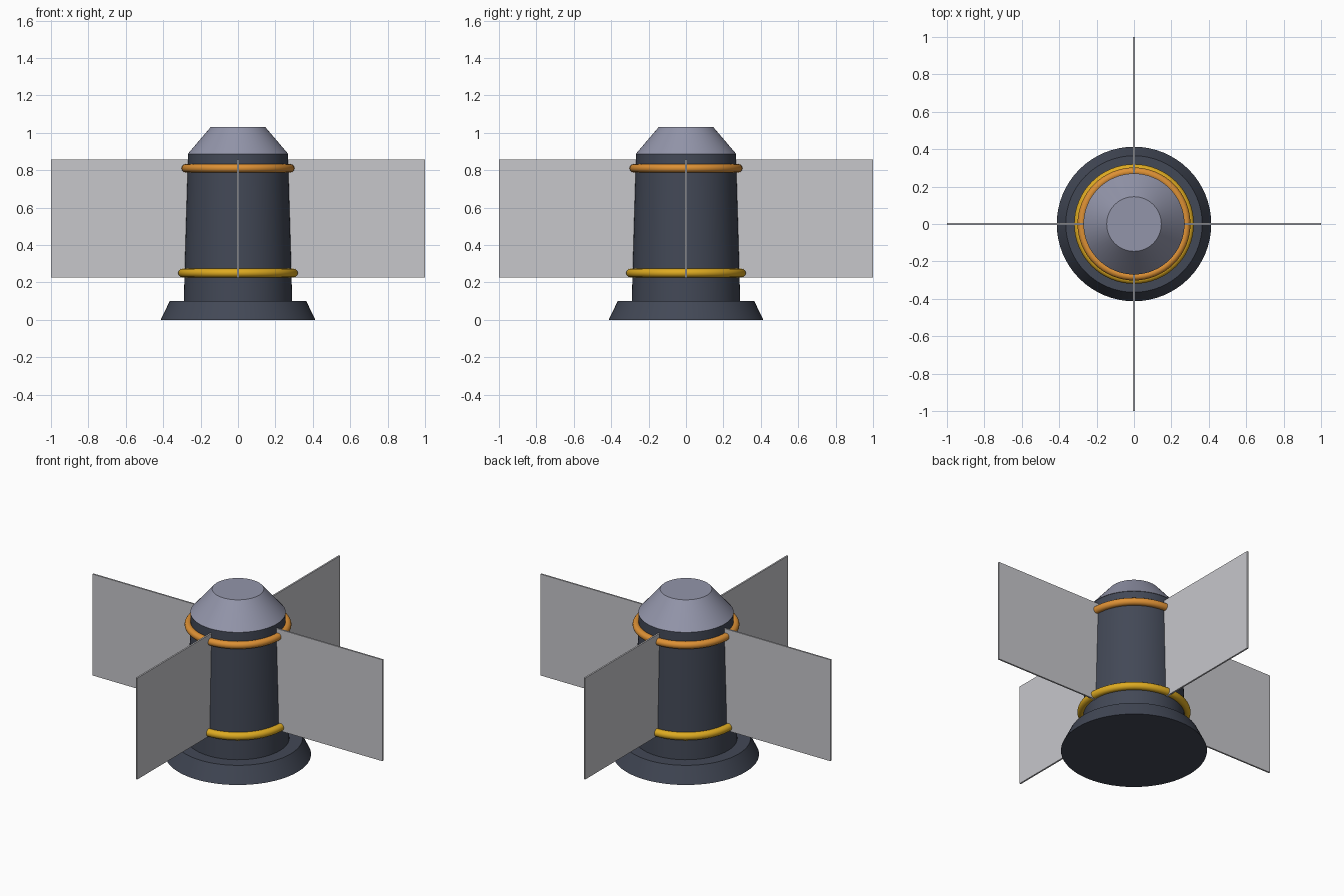
import bpy
import math

cube = bpy.data.objects.get("Cube")
if cube:
    bpy.data.objects.remove(cube)


def material(name, rgb):
    m = bpy.data.materials.new(name)
    m.use_nodes = True
    colour = (*rgb, 1)
    m.diffuse_color = colour
    m.node_tree.nodes["Principled BSDF"].inputs["Base Color"].default_value = colour
    return m


slate = material("dark slate", (0.055, 0.065, 0.093))
lilac = material("lilac grey", (0.29, 0.30, 0.40))
orange = material("orange", (0.72, 0.28, 0.035))
gold = material("gold", (0.72, 0.40, 0.015))
silver = material("silver panel", (0.57, 0.57, 0.60))


def finish(name, mat, smooth=True):
    ob = bpy.context.object
    ob.name = name
    ob.data.materials.append(mat)
    if smooth:
        bpy.ops.object.shade_smooth_by_angle(angle=math.radians(30))
    return ob


def tapered(name, r1, r2, z1, z2, mat):
    bpy.ops.mesh.primitive_cone_add(vertices=64, radius1=r1, radius2=r2,
                                    depth=z2 - z1, location=(0, 0, (z1 + z2) / 2))
    return finish(name, mat)


def ring(name, radius, tube, z, mat):
    bpy.ops.mesh.primitive_torus_add(major_radius=radius, minor_radius=tube,
                                     major_segments=64, minor_segments=16,
                                     location=(0, 0, z))
    return finish(name, mat)


# Central tower
tapered("base", 0.413, 0.365, 0, 0.1, slate)
tapered("body", 0.29, 0.267, 0.1, 0.885, slate)
tapered("cap", 0.27, 0.146, 0.885, 1.03, lilac)

# Collar rings
ring("lower_ring", 0.297, 0.023, 0.25, gold)
ring("upper_ring", 0.28, 0.022, 0.81, orange)

# Four radial panels
inner, outer, bottom, top = 0.2, 1.0, 0.225, 0.857
for i, side in enumerate(("left", "back", "right", "front")):
    a = i * math.pi / 2
    mid = (inner + outer) / 2
    bpy.ops.mesh.primitive_cube_add(
        size=1, location=(mid * math.cos(a), mid * math.sin(a), (bottom + top) / 2),
        rotation=(0, 0, a))
    bpy.context.object.scale = (outer - inner, 0.01, top - bottom)
    finish(side + "_panel", silver, smooth=False)
